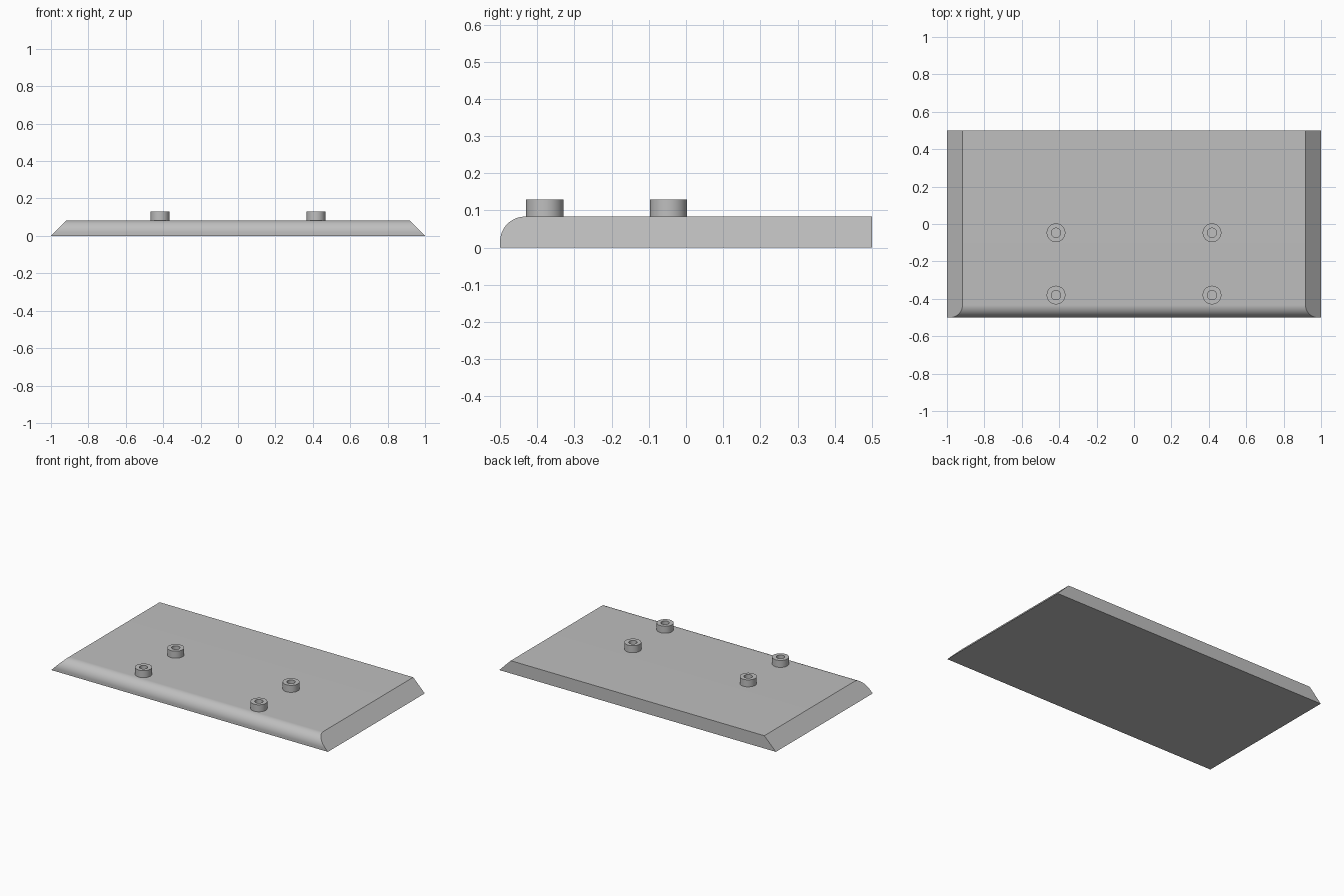
import bpy, bmesh
from math import sin, cos, pi, radians
from mathutils import Vector

cube = bpy.data.objects.get("Cube")
if cube:
    bpy.data.objects.remove(cube, do_unlink=True)

THICK = 1 / 12
FILLET = 0.067
BOSS_TOP = 0.129

grey = bpy.data.materials.new("plain grey")
grey.use_nodes = True
colour = (0.52, 0.52, 0.52, 1)
grey.diffuse_color = colour
grey.node_tree.nodes["Principled BSDF"].inputs["Base Color"].default_value = colour


def finish(bm, name, location=(0, 0, 0)):
    bmesh.ops.recalc_face_normals(bm, faces=bm.faces)
    mesh = bpy.data.meshes.new(name)
    bm.to_mesh(mesh)
    bm.free()
    mesh.materials.append(grey)
    obj = bpy.data.objects.new(name, mesh)
    obj.location = location
    bpy.context.collection.objects.link(obj)
    bpy.ops.object.select_all(action="DESELECT")
    obj.select_set(True)
    bpy.context.view_layer.objects.active = obj
    bpy.ops.object.shade_smooth_by_angle(angle=radians(30))
    return obj


# Plate: side profile with a rounded front edge, swept between 45 degree ends
def build_plate():
    steps = 24
    profile = [(-0.5, 0)]
    for i in range(steps + 1):
        a = pi / 2 * i / steps
        profile.append((-0.5 + FILLET * (1 - cos(a)), THICK - FILLET * (1 - sin(a))))
    profile += [(0.5, THICK), (0.5, 0)]
    bm = bmesh.new()
    left, right = ([bm.verts.new((s * (1 - z), y, z)) for y, z in profile] for s in (1, -1))
    bm.faces.new(left)
    bm.faces.new(right)
    for i in range(len(profile)):
        j = (i + 1) % len(profile)
        bm.faces.new((left[i], left[j], right[j], right[i]))
    return finish(bm, "plate")


# Boss: short tube standing on the plate, open down to the plate surface
def build_boss(name, x, y):
    bm = bmesh.new()
    height = BOSS_TOP - THICK
    section = [(0.05, 0), (0.05, height), (0.025, height), (0.025, 0)]
    verts = [bm.verts.new((r, 0, z)) for r, z in section]
    edges = [bm.edges.new(pair) for pair in zip(verts, verts[1:])]
    bmesh.ops.spin(bm, geom=verts + edges, cent=Vector(), axis=(0, 0, 1),
                   angle=2 * pi, steps=48, use_merge=True)
    bmesh.ops.remove_doubles(bm, verts=bm.verts, dist=1e-5)
    return finish(bm, name, (x, y, THICK))


build_plate()
for side, x in (("left", 0.417), ("right", -0.417)):
    for row, y in (("front", -0.38), ("rear", -0.047)):
        build_boss(f"{row}_{side}_boss", x, y)
